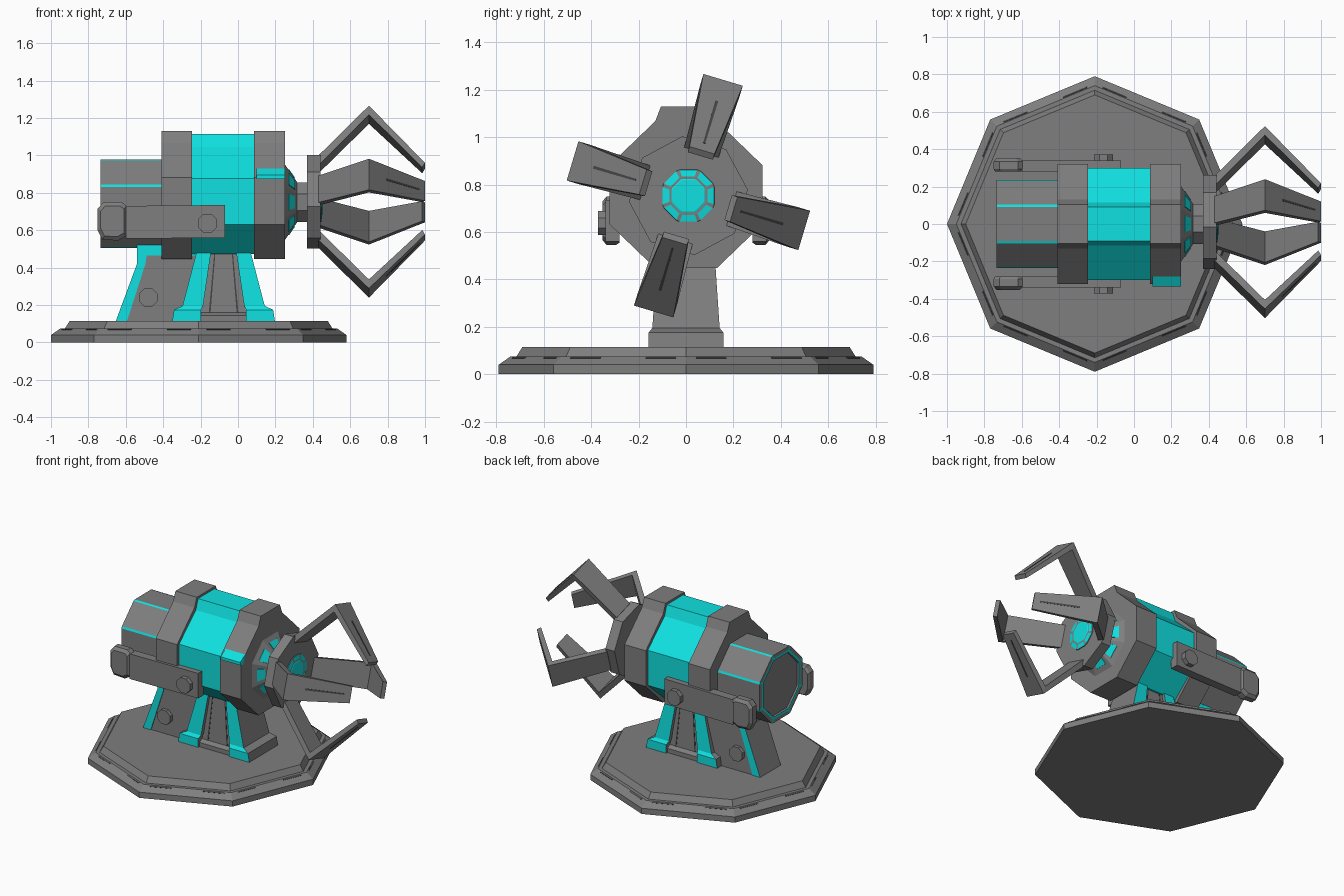
import bpy, bmesh
from math import sin, cos, pi, radians
from mathutils import Vector

if "Cube" in bpy.data.objects:
    bpy.data.objects.remove(bpy.data.objects["Cube"], do_unlink=True)


def material(name, colour):
    m = bpy.data.materials.new(name)
    m.use_nodes = True
    m.diffuse_color = colour
    m.node_tree.nodes["Principled BSDF"].inputs["Base Color"].default_value = colour
    return m


GREY = material("steel grey", (0.21, 0.21, 0.21, 1))
CYAN = material("glowing cyan", (0.005, 0.75, 0.75, 1))
DARK = material("slot dark grey", (0.06, 0.06, 0.06, 1))
MATS = [GREY, CYAN, DARK]
G, C, D = 0, 1, 2


def loft(name, rings, colour=G, rule=None):
    """Skin a list of point rings and cap both ends; rule(row, side) picks colours."""
    bm = bmesh.new()
    rows = [[bm.verts.new(p) for p in ring] for ring in rings]
    n = len(rows[0])
    pick = rule or (lambda row, side: colour)
    for i, (a, b) in enumerate(zip(rows, rows[1:])):
        for j in range(n):
            k = (j + 1) % n
            bm.faces.new((a[j], a[k], b[k], b[j])).material_index = pick(i, j)
    bm.faces.new(rows[0]).material_index = pick(-1, 0)
    bm.faces.new(rows[-1]).material_index = pick(len(rows), 0)
    bmesh.ops.recalc_face_normals(bm, faces=bm.faces)
    mesh = bpy.data.meshes.new(name)
    bm.to_mesh(mesh)
    bm.free()
    for m in MATS:
        mesh.materials.append(m)
    obj = bpy.data.objects.new(name, mesh)
    bpy.context.collection.objects.link(obj)
    return obj


def plate(name, quad, u, v, colour, lift=0.004):
    """Thin plate laid over part of a four-cornered face."""
    a, b, c, d = [Vector(p) for p in quad]
    nrm = (b - a).cross(d - a).normalized() * lift
    pts = [a.lerp(b, s).lerp(d.lerp(c, s), t)
           for s, t in ((u[0], v[0]), (u[1], v[0]), (u[1], v[1]), (u[0], v[1]))]
    return loft(name, [[p - nrm for p in pts], [p + nrm for p in pts]], colour)


def prism_x(name, yz, x0, x1, colour=G):
    return loft(name, [[(x, y, z) for y, z in yz] for x in (x0, x1)], colour)


def prism_y(name, xz, y0, y1, colour=G):
    return loft(name, [[(x, y, z) for x, z in xz] for y in (y0, y1)], colour)


def around_x(x, r, angles, cy=0.0, cz=0.75):
    return [(x, cy + r * cos(a), cz + r * sin(a)) for a in angles]


def rect(x0, x1, y, z):
    return [(x0, -y, z), (x1, -y, z), (x1, y, z), (x0, y, z)]


EIGHT = [(k + 0.5) * pi / 4 for k in range(8)]


def paired(offset, half):
    """Octagon corners split into two, giving narrow faces at each corner."""
    return [offset + k * pi / 4 + s * half for k in range(8) for s in (-1, 1)]


# Octagonal base plate with stepped rim
def base_ring(r, z):
    return [(-0.21 + r * cos(k * pi / 4), r * sin(k * pi / 4), z) for k in range(8)]


loft("base", [base_ring(r, z) for r, z in
              ((0.79, 0), (0.79, 0.04), (0.74, 0.075), (0.715, 0.075), (0.69, 0.115))])
low, high = base_ring(0.765, 0.0575), base_ring(0.74, 0.075)
for k in range(8):
    n = (k + 1) % 8
    for span in ((0.08, 0.32), (0.68, 0.92)):
        plate("base_slot", (low[k], low[n], high[n], high[k]), span, (0.55, 0.85), D, 0.002)

# Front pedestal: two splayed legs, cyan on their broad sides, with a grey web between
AX = -0.077
LEG = ((0.12, 0.275, 0.158, 0.11), (0.12, 0.265, 0.158, 0.175),
       (0.11, 0.22, 0.142, 0.195), (0.062, 0.135, 0.12, 0.52))
for side, tag in ((-1, "rear"), (1, "front")):
    rings = [rect(AX + side * a, AX + side * b, y, z) for a, b, y, z in LEG]
    loft(f"pedestal_{tag}_leg", rings, rule=lambda i, j: C if j in (0, 2) and 0 <= i < 3 else G)
loft("pedestal_web", [rect(AX - w, AX + w, y, z) for w, y, z in
                      ((0.14, 0.145, 0.11), (0.125, 0.145, 0.145),
                       (0.12, 0.115, 0.16), (0.07, 0.10, 0.52))])
for s in (-1, 1):
    quad = [(AX - s * 0.12, s * 0.115, 0.16), (AX + s * 0.12, s * 0.115, 0.16),
            (AX + s * 0.07, s * 0.10, 0.52), (AX - s * 0.07, s * 0.10, 0.52)]
    for u in ((0.17, 0.21), (0.79, 0.83)):
        plate("web_seam", quad, u, (0, 1), D, 0.002)

# Rear strut with cyan trailing edge and bolts
prism_y("strut_panel", [(-0.60, 0.11), (-0.22, 0.11), (-0.2, 0.47), (-0.5, 0.47)], -0.11, 0.11)
loft("strut_edge", [rect(a, b, 0.115, z) for a, b, z in
                    ((-0.655, -0.595, 0.11), (-0.54, -0.495, 0.42), (-0.54, -0.48, 0.53))],
     rule=lambda i, j: C if j in (0, 2) else G)
prism_y("strut_cap", [(-0.5, 0.465), (-0.2, 0.465), (-0.2, 0.53), (-0.5, 0.53)], -0.113, 0.113, C)


def bolt(name, x, z, r, y0, y1):
    prism_y(name, [(x + r * cos(a), z + r * sin(a)) for a in EIGHT], y0, y1)


for s in (-1, 1):
    bolt("strut_bolt", -0.48, 0.24, 0.053, s * 0.10, s * 0.135)

# Rear barrel: cyan corner strips, and a cyan ring set in the back face
corners = paired(pi / 8, radians(1.7))
rear = [(-0.41, 0.253), (-0.735, 0.253), (-0.735, 0.228), (-0.735, 0.21), (-0.725, 0.205)]
loft("rear_barrel", [around_x(x, r, corners, cz=0.742) for x, r in rear],
     rule=lambda i, j: C if i == 2 or (i in (0, 1) and j % 2 == 0) else G)


# Body: octagonal sections with a raised top
def section(half):
    pts = [(y, 0.757 + z) for y, z in half]
    return pts + [(-y, z) for y, z in reversed(pts)]


FLANGE = section([(0.105, 0.373), (0.13, 0.31), (0.322, 0.125), (0.322, -0.125), (0.13, -0.31)])
CORE = section([(0.09, 0.358), (0.115, 0.288), (0.30, 0.12), (0.30, -0.125), (0.115, -0.285)])
prism_x("rear_flange", FLANGE, -0.41, -0.245)
prism_x("power_core", CORE, -0.25, 0.09, C)
prism_x("front_flange", FLANGE, 0.085, 0.25)
prism_x("flange_light", [(-0.30, 0.87), (-0.335, 0.875), (-0.335, 0.895), (-0.28, 0.93)],
        0.1, 0.252, C)

# Nose cone with a window on every facet, and the neck
wide, narrow = around_x(0.25, 0.22, EIGHT), around_x(0.315, 0.118, EIGHT)
loft("nose_cone", [wide, narrow])
for k in range(8):
    n = (k + 1) % 8
    plate("nose_window", (wide[k], wide[n], narrow[n], narrow[k]), (0.2, 0.8), (0.3, 0.8), C)
loft("neck", [around_x(x, 0.115, EIGHT) for x in (0.30, 0.38)])

# Claw hub with a glowing lens
HY, HZ, TURN = 0.01, 0.753, radians(73.3)
hub = [a + TURN for a in EIGHT]
loft("claw_hub", [around_x(x, 0.252, hub, HY, HZ) for x in (0.37, 0.44)])
lens = paired(pi / 8, radians(4))
loft("lens", [around_x(x, r, lens, HY, HZ) for x, r in
              ((0.43, 0.118), (0.445, 0.115), (0.45, 0.085), (0.45, 0.075), (0.452, 0.07))],
     rule=lambda i, j: G if i in (-1, 0, 2) or (i == 1 and j % 2 == 0) else C)


# Four bent claws, each with a slot on the outer face
def claw(angle):
    def at(x, r, t):
        return (x, HY + r * cos(angle) - t * sin(angle), HZ + r * sin(angle) + t * cos(angle))
    rings = []
    for xo, ro, xi, ri, w in ((0.43, 0.235, 0.43, 0.18, 0.075),
                              (0.70, 0.51, 0.70, 0.46, 0.0865),
                              (1.0, 0.20, 0.985, 0.175, 0.055)):
        rings.append([at(xo, ro, -w), at(xo, ro, w), at(xi, ri, w), at(xi, ri, -w)])
    loft("claw", rings)
    knee, tip = rings[1], rings[2]
    plate("claw_slot", (knee[0], knee[1], tip[1], tip[0]), (0.46, 0.54), (0.3, 0.9), D, 0.002)


for k in range(4):
    claw(TURN + k * pi / 2)

# Side arms with chamfered rear caps and pivot bolts
CAP = [(-0.75, 0.60), (-0.725, 0.55), (-0.64, 0.545), (-0.595, 0.57),
       (-0.595, 0.73), (-0.62, 0.75), (-0.72, 0.75), (-0.75, 0.715)]
BAR = [(-0.60, 0.555), (-0.07, 0.56), (-0.07, 0.735), (-0.60, 0.73)]
for s, tag in ((-1, "right"), (1, "left")):
    prism_y(f"{tag}_arm_bar", BAR, s * 0.28, s * 0.34)
    loft(f"{tag}_arm_cap", [[(-0.67 + (x + 0.67) * f, s * y, 0.648 + (z - 0.648) * f)
                             for x, z in CAP]
                            for y, f in ((0.28, 0.9), (0.295, 1), (0.335, 1), (0.352, 0.8))])
    bolt(f"{tag}_arm_bolt", -0.163, 0.637, 0.055, s * 0.33, s * 0.372)
